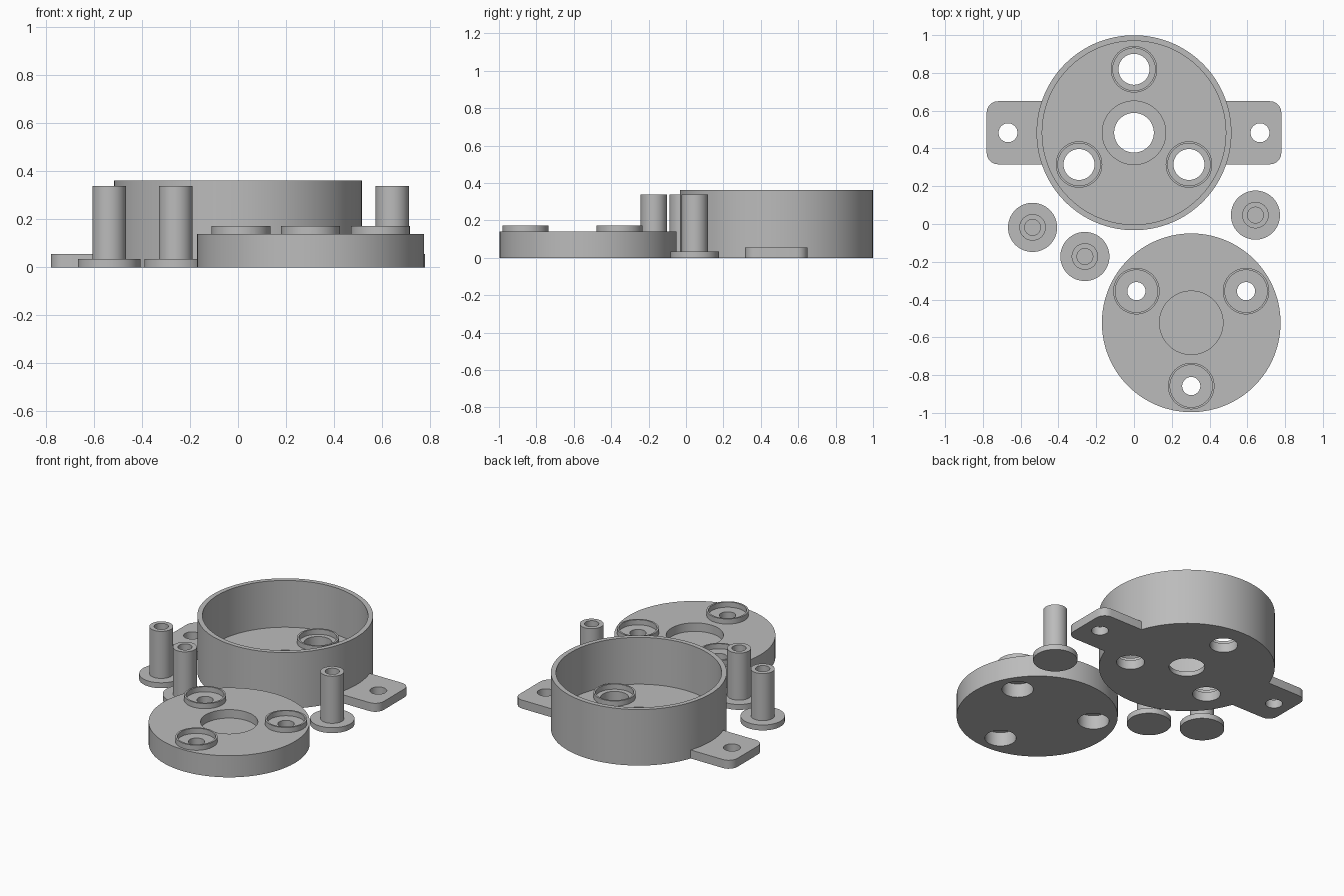
import bpy, bmesh
from math import sin, cos, pi, radians

if "Cube" in bpy.data.objects:
    bpy.data.objects.remove(bpy.data.objects["Cube"])

grey = bpy.data.materials.new("grey_plastic")
grey.diffuse_color = (0.5, 0.5, 0.5, 1)
grey.use_nodes = True
grey.node_tree.nodes["Principled BSDF"].inputs["Base Color"].default_value = grey.diffuse_color


def finish(name, bm, loc):
    bmesh.ops.remove_doubles(bm, verts=bm.verts, dist=1e-5)
    bmesh.ops.recalc_face_normals(bm, faces=bm.faces)
    mesh = bpy.data.meshes.new(name)
    bm.to_mesh(mesh)
    bm.free()
    mesh.materials.append(grey)
    obj = bpy.data.objects.new(name, mesh)
    obj.location = loc
    bpy.context.collection.objects.link(obj)
    return obj


def lathe(name, profile, loc=(0, 0, 0), seg=96):
    """Turn a closed (radius, height) profile around the z axis."""
    bm = bmesh.new()
    verts = [bm.verts.new((r, 0, z)) for r, z in profile]
    edges = [bm.edges.new((verts[i], verts[(i + 1) % len(verts)])) for i in range(len(verts))
             if profile[i][0] > 0 or profile[(i + 1) % len(verts)][0] > 0]
    bmesh.ops.spin(bm, geom=verts + edges, cent=(0, 0, 0), axis=(0, 0, 1),
                   angle=2 * pi, steps=seg, use_merge=True)
    return finish(name, bm, loc)


def rod(r, z0, z1, x, y):
    return lathe("cutter", [(0, z0), (r, z0), (r, z1), (0, z1)], (x, y, 0), 64)


def rounded_plate(name, x0, x1, y0, y1, h, r):
    bm = bmesh.new()
    corners = [(x1 - r, y1 - r, 0), (x0 + r, y1 - r, 90), (x0 + r, y0 + r, 180), (x1 - r, y0 + r, 270)]
    pts = [(cx + r * cos(radians(a + 15 * k)), cy + r * sin(radians(a + 15 * k)), 0)
           for cx, cy, a in corners for k in range(7)]
    face = bm.faces.new([bm.verts.new(p) for p in pts])
    top = bmesh.ops.extrude_face_region(bm, geom=[face])["geom"]
    bmesh.ops.translate(bm, vec=(0, 0, h), verts=[v for v in top if isinstance(v, bmesh.types.BMVert)])
    return finish(name, bm, (0, 0, 0))


def combine(obj, other, operation):
    mod = obj.modifiers.new("combine", 'BOOLEAN')
    mod.operation, mod.solver, mod.object = operation, 'EXACT', other
    bpy.context.view_layer.objects.active = obj
    bpy.ops.object.modifier_apply(modifier=mod.name)
    bpy.data.objects.remove(other)


def smooth(obj):
    bpy.ops.object.select_all(action='DESELECT')
    obj.select_set(True)
    bpy.context.view_layer.objects.active = obj
    bpy.ops.object.shade_smooth_by_angle(angle=radians(30))


def collar(x, y, z):
    """Raised seat ring standing on a plate whose top is at z."""
    return lathe("collar", [(0.112, z - 0.01), (0.123, z - 0.01), (0.123, z + 0.033), (0.112, z + 0.033)],
                 (x, y, 0), 64)


def around(cx, cy, dist, angles):
    return [(cx + dist * cos(radians(a)), cy + dist * sin(radians(a))) for a in angles]


# Open round housing with a stepped centre hole
HY = 0.483
housing = lathe("housing", [(0.105, 0), (0.516, 0), (0.516, 0.363), (0.486, 0.363), (0.486, 0.06),
                            (0.168, 0.06), (0.168, 0.03), (0.105, 0.03)], (0, HY, 0), 128)
# Mounting ears with screw holes
for s in (-1, 1):
    x0, x1 = sorted((s * 0.38, s * 0.78))
    combine(housing, rounded_plate("ear", x0, x1, HY - 0.167, HY + 0.167, 0.055, 0.06), 'UNION')
    combine(housing, rod(0.05, -0.1, 0.2, s * 0.667, HY), 'DIFFERENCE')
# Three collars and through holes in the floor
for x, y in around(0, HY, 0.336, (90, 210, 330)):
    combine(housing, collar(x, y, 0.06), 'UNION')
    combine(housing, rod(0.082, -0.1, 0.2, x, y), 'DIFFERENCE')
smooth(housing)

# Lid disc with a blind centre recess, collars and holes counterbored from below
LX, LY = 0.303, -0.523
lid = lathe("lid", [(0, 0), (0.473, 0), (0.473, 0.14), (0.168, 0.14), (0.168, 0.085), (0, 0.085)],
            (LX, LY, 0), 128)
for x, y in around(LX, LY, 0.335, (30, 150, 270)):
    combine(lid, collar(x, y, 0.14), 'UNION')
    combine(lid, rod(0.048, -0.1, 0.3, x, y), 'DIFFERENCE')
    combine(lid, rod(0.092, -0.1, 0.09, x, y), 'DIFFERENCE')
smooth(lid)

# Flanged hollow pins
for i, (x, y) in enumerate([(-0.537, -0.018), (-0.26, -0.172), (0.643, 0.047)]):
    pin = lathe(f"flanged_pin_{i + 1}", [(0, 0), (0.13, 0), (0.13, 0.035), (0.07, 0.035), (0.07, 0.34),
                                         (0.042, 0.34), (0.042, 0.06), (0, 0.06)], (x, y, 0), 64)
    smooth(pin)
